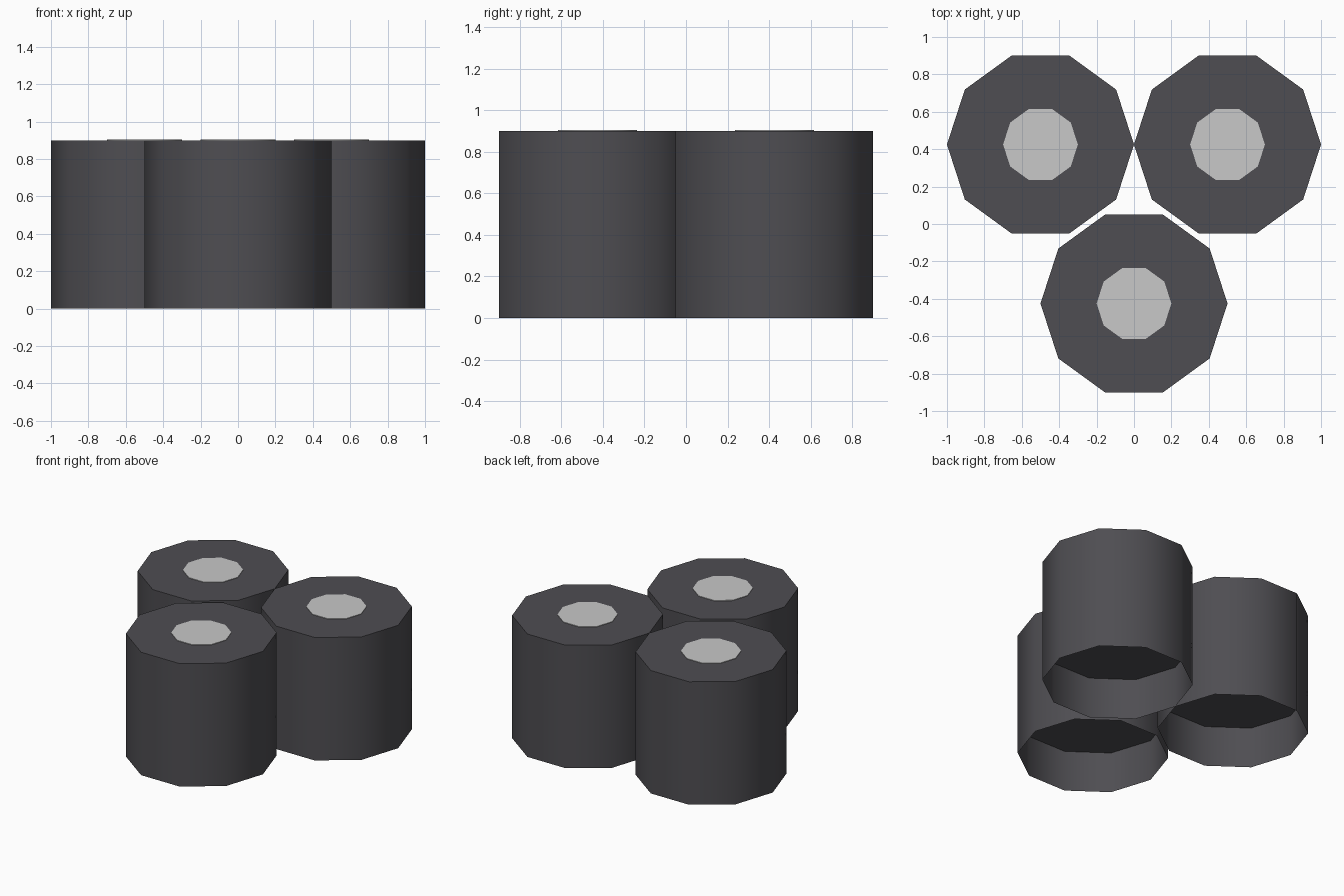
import bpy, math

if "Cube" in bpy.data.objects:
    bpy.data.objects.remove(bpy.data.objects["Cube"])

R, H, SIDES = 0.5, 0.9, 10


def material(name, rgb):
    m = bpy.data.materials.new(name)
    m.diffuse_color = (*rgb, 1)
    m.use_nodes = True
    m.node_tree.nodes["Principled BSDF"].inputs["Base Color"].default_value = m.diffuse_color
    return m


dark = material("dark_grey", (0.077, 0.075, 0.084))
silver = material("light_grey", (0.58, 0.58, 0.58))


def rings_to_object(name, rings, caps, mat, loc):
    """Loft decagon rings given as (radius, z); cap the listed rings (index, faces up)."""
    verts = [(r * math.cos(2 * math.pi * i / SIDES), r * math.sin(2 * math.pi * i / SIDES), z)
             for r, z in rings for i in range(SIDES)]
    faces = []
    for k in range(len(rings) - 1):
        a, b = k * SIDES, (k + 1) * SIDES
        for i in range(SIDES):
            j = (i + 1) % SIDES
            faces.append((a + i, a + j, b + j, b + i))
    for k, up in caps:
        loop = [k * SIDES + i for i in range(SIDES)]
        faces.append(loop if up else loop[::-1])
    me = bpy.data.meshes.new(name)
    me.from_pydata(verts, [], faces)
    me.materials.append(mat)
    ob = bpy.data.objects.new(name, me)
    ob.location = loc
    bpy.context.collection.objects.link(ob)
    bpy.ops.object.select_all(action='DESELECT')
    ob.select_set(True)
    bpy.context.view_layer.objects.active = ob
    bpy.ops.object.shade_smooth_by_angle(angle=math.radians(45))
    return ob


places = {"back_left": (-0.5, 0.425, 0), "back_right": (0.5, 0.425, 0), "front": (0, -0.425, 0)}
for side, loc in places.items():
    # Thin tube, closed on top, with a recessed bottom plate
    rings_to_object(side + "_cylinder", [(R, 0), (R, 0.3), (R, H)], [(1, False), (2, True)], dark, loc)
    # Thin pale disc on the top
    rings_to_object(side + "_disc", [(0.2, H), (0.2, H + 0.004)], [(1, True)], silver, loc)
